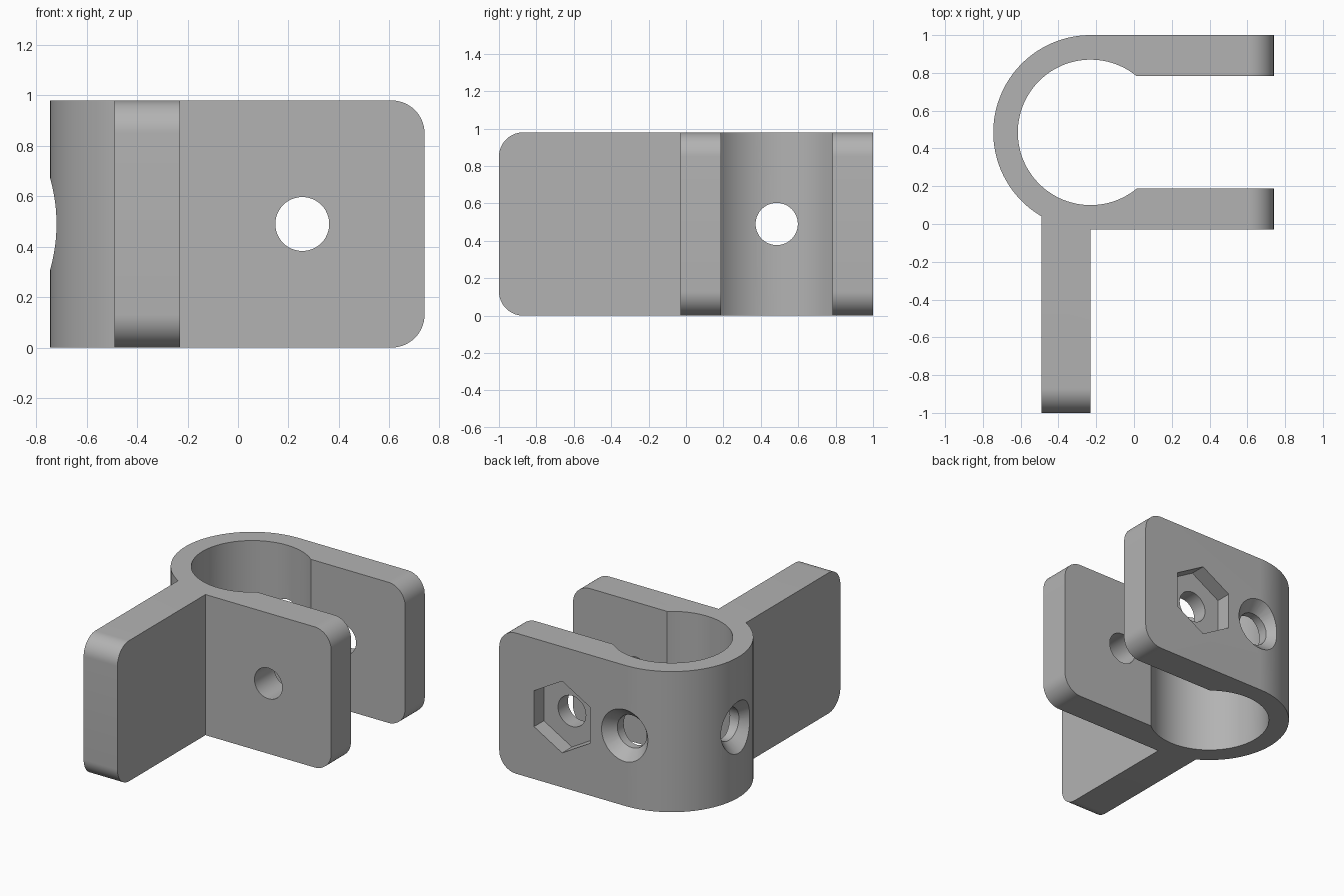
import bpy, bmesh
from math import pi, sin, cos, asin, acos, radians
from mathutils import Matrix

cube = bpy.data.objects.get("Cube")
if cube:
    bpy.data.objects.remove(cube, do_unlink=True)

HEIGHT, MID = 0.98, 0.49
CX, CY = -0.23, 0.485            # clamp ring centre
R_OUT, R_IN = 0.515, 0.385
TIP, GAP = 0.74, 0.298           # arm end, half gap between arms
FIN_X, FIN_Y = -0.49, -1.0       # side face and end of the mounting plate
CORNER = 0.13

grey = bpy.data.materials.new("grey plastic")
grey.use_nodes = True
colour = (0.45, 0.45, 0.45, 1)
grey.diffuse_color = colour
grey.node_tree.nodes["Principled BSDF"].inputs["Base Color"].default_value = colour


def arc(radius, start, end, steps):
    angles = [start + (end - start) * i / steps for i in range(steps + 1)]
    return [(CX + radius * cos(a), CY + radius * sin(a)) for a in angles]


def make_object(name, bm):
    bmesh.ops.recalc_face_normals(bm, faces=bm.faces)
    mesh = bpy.data.meshes.new(name)
    bm.to_mesh(mesh)
    bm.free()
    mesh.materials.append(grey)
    obj = bpy.data.objects.new(name, mesh)
    bpy.context.collection.objects.link(obj)
    return obj


def cutter(start, axis, depth, r1, r2=None, sides=48):
    """Cylinder, cone or hexagon going inward from start along axis."""
    bm = bmesh.new()
    spin = pi / 6 if sides == 6 else 0
    bmesh.ops.create_cone(bm, cap_ends=True, segments=sides, radius1=r1,
                          radius2=r1 if r2 is None else r2, depth=depth,
                          matrix=Matrix.Translation((0, 0, depth / 2)))
    # a hexagon keeps one corner pointing up
    turn = Matrix.Rotation(pi / 2, 4, 'X')          # local z becomes -y
    if axis == 'X':
        turn = Matrix.Rotation(pi / 2, 4, 'Z') @ turn   # local z becomes +x
    # find whether a corner already points up, else turn by half a side
    bm.transform(turn)
    top = max(v.co.z for v in bm.verts)
    if sides == 6 and top < r1 * 0.99:
        bm.transform(Matrix.Rotation(spin, 4, axis))
    bm.transform(Matrix.Translation(start))
    obj = make_object("cutter", bm)
    obj.hide_render = True
    return obj


# Bracket outline: ring, two arms and the mounting plate
open_angle = asin(GAP / R_IN)
fin_angle = -acos((FIN_X - CX) / R_OUT) + 2 * pi
outline = [(TIP, CY + GAP), (TIP, CY + R_OUT)]
outline += arc(R_OUT, pi / 2, fin_angle, 64)
outline += [(FIN_X, FIN_Y), (CX, FIN_Y), (CX, CY - R_OUT),
            (TIP, CY - R_OUT), (TIP, CY - GAP)]
outline += arc(R_IN, 2 * pi - open_angle, open_angle, 80)

bm = bmesh.new()
base = bm.faces.new([bm.verts.new((x, y, 0)) for x, y in outline])
top = bmesh.ops.extrude_face_region(bm, geom=[base])["geom"]
bmesh.ops.translate(bm, vec=(0, 0, HEIGHT),
                    verts=[v for v in top if isinstance(v, bmesh.types.BMVert)])
bmesh.ops.recalc_face_normals(bm, faces=bm.faces)

# Rounded corners on the free ends
ends = []
for e in bm.edges:
    a, b = (v.co for v in e.verts)
    flat = abs(a.z - b.z) < 0.001
    at_tip = min(a.x, b.x) > TIP - 0.001
    at_fin = max(a.y, b.y) < FIN_Y + 0.001
    if flat and (at_tip or at_fin):
        ends.append(e)
bmesh.ops.bevel(bm, geom=ends, offset=CORNER, offset_type='OFFSET',
                segments=14, profile=0.5, affect='EDGES')
bracket = make_object("clamp_bracket", bm)

# Bolt holes, hexagonal nut pockets and countersunk screw holes
BOLT_X, BOLT_Y, LEFT = 0.255, -0.52, CX - R_OUT
cutters = [
    cutter((BOLT_X, 1.2, MID), 'Y', 1.5, 0.107),
    cutter((BOLT_X, 1.1, MID), 'Y', 0.208, 0.25, sides=6),
    cutter((FIN_X - 0.1, BOLT_Y, MID), 'X', 0.5, 0.107),
    cutter((FIN_X - 0.1, BOLT_Y, MID), 'X', 0.23, 0.25, sides=6),
    cutter((CX, 1.1, MID), 'Y', 0.4, 0.113),
    cutter((CX, 1.01, MID), 'Y', 0.09, 0.19, 0.11),
    cutter((LEFT - 0.1, CY, MID), 'X', 0.4, 0.113),
    cutter((LEFT - 0.01, CY, MID), 'X', 0.09, 0.19, 0.11),
]
bpy.context.view_layer.objects.active = bracket
for c in cutters:
    mod = bracket.modifiers.new("cut", 'BOOLEAN')
    mod.operation, mod.solver, mod.object = 'DIFFERENCE', 'EXACT', c
    bpy.ops.object.modifier_apply(modifier=mod.name)
    bpy.data.objects.remove(c, do_unlink=True)

bpy.ops.object.select_all(action='DESELECT')
bracket.select_set(True)
bpy.ops.object.shade_smooth_by_angle(angle=radians(30))
